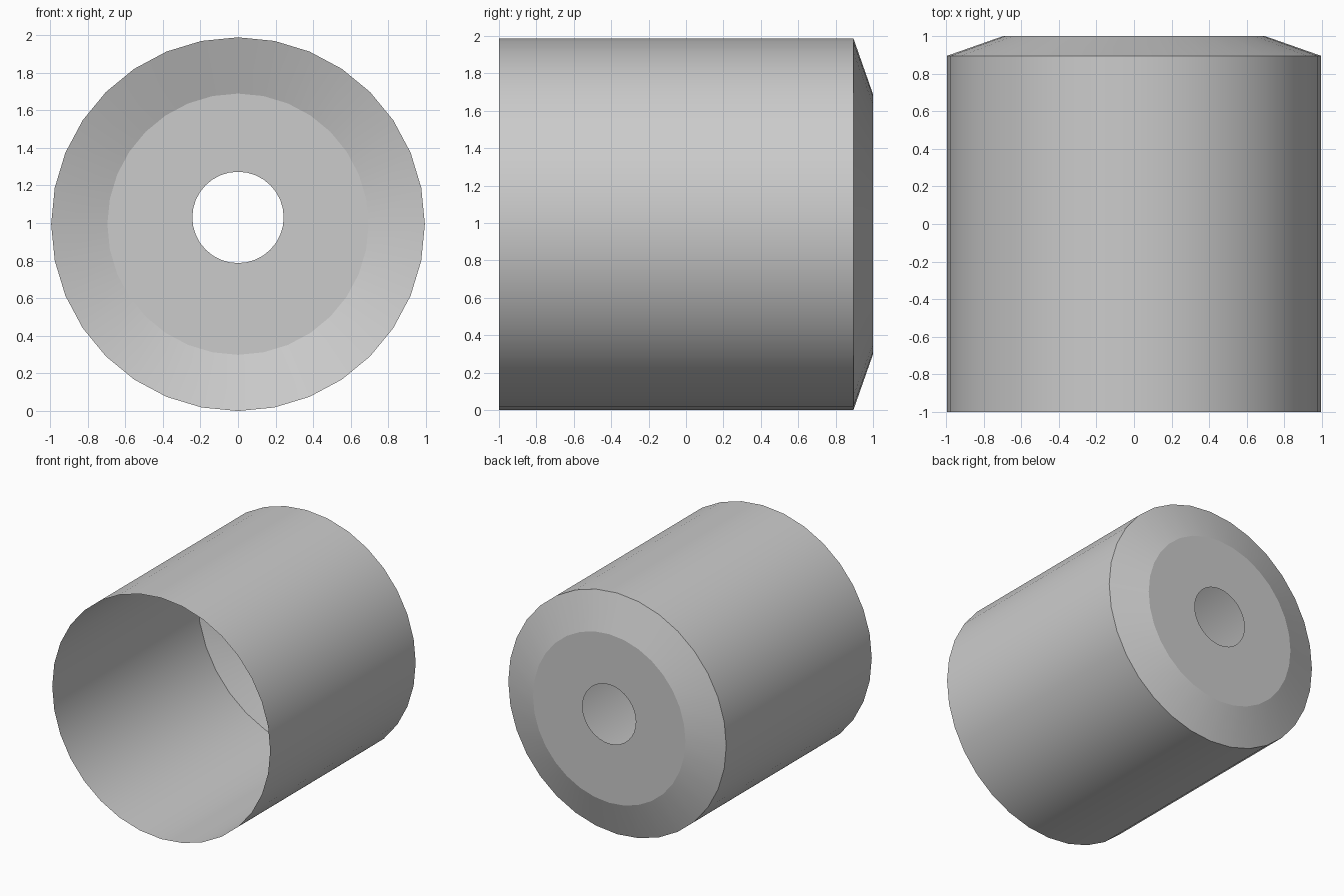
import bpy
import bmesh
from math import sin, cos, tau

if "Cube" in bpy.data.objects:
    bpy.data.objects.remove(bpy.data.objects["Cube"])

SIDES = 32
AXIS_Z = 0.994


def ring(bm, radius, y, z=AXIS_Z):
    return [bm.verts.new((radius * sin(tau * i / SIDES), y, z + radius * cos(tau * i / SIDES)))
            for i in range(SIDES)]


def bridge(bm, a, b, smooth):
    for i in range(SIDES):
        j = (i + 1) % SIDES
        bm.faces.new((a[i], a[j], b[j], b[i])).smooth = smooth


bm = bmesh.new()
front_rim = ring(bm, 0.994, -1.0)
shoulder = ring(bm, 0.994, 0.895)
cap_edge = ring(bm, 0.695, 1.0)
hole = ring(bm, 0.243, 1.0, 1.03)   # hole sits slightly above the axis

bridge(bm, front_rim, shoulder, True)   # open thin wall
bridge(bm, shoulder, cap_edge, True)    # chamfer
bridge(bm, cap_edge, hole, False)       # flat end plate

# Face normals point outward, away from the hollow interior
bm.normal_update()
wall = bm.faces[:][0]
if wall.normal.z < 0:
    bmesh.ops.reverse_faces(bm, faces=bm.faces[:])

# Keep the shoulder and the cap edge crisp
for loop in (shoulder, cap_edge):
    for i in range(SIDES):
        bm.edges.get((loop[i], loop[(i + 1) % SIDES])).smooth = False

mesh = bpy.data.meshes.new("hollow_cap")
bm.to_mesh(mesh)
bm.free()
cap = bpy.data.objects.new("hollow_cap", mesh)
bpy.context.collection.objects.link(cap)
